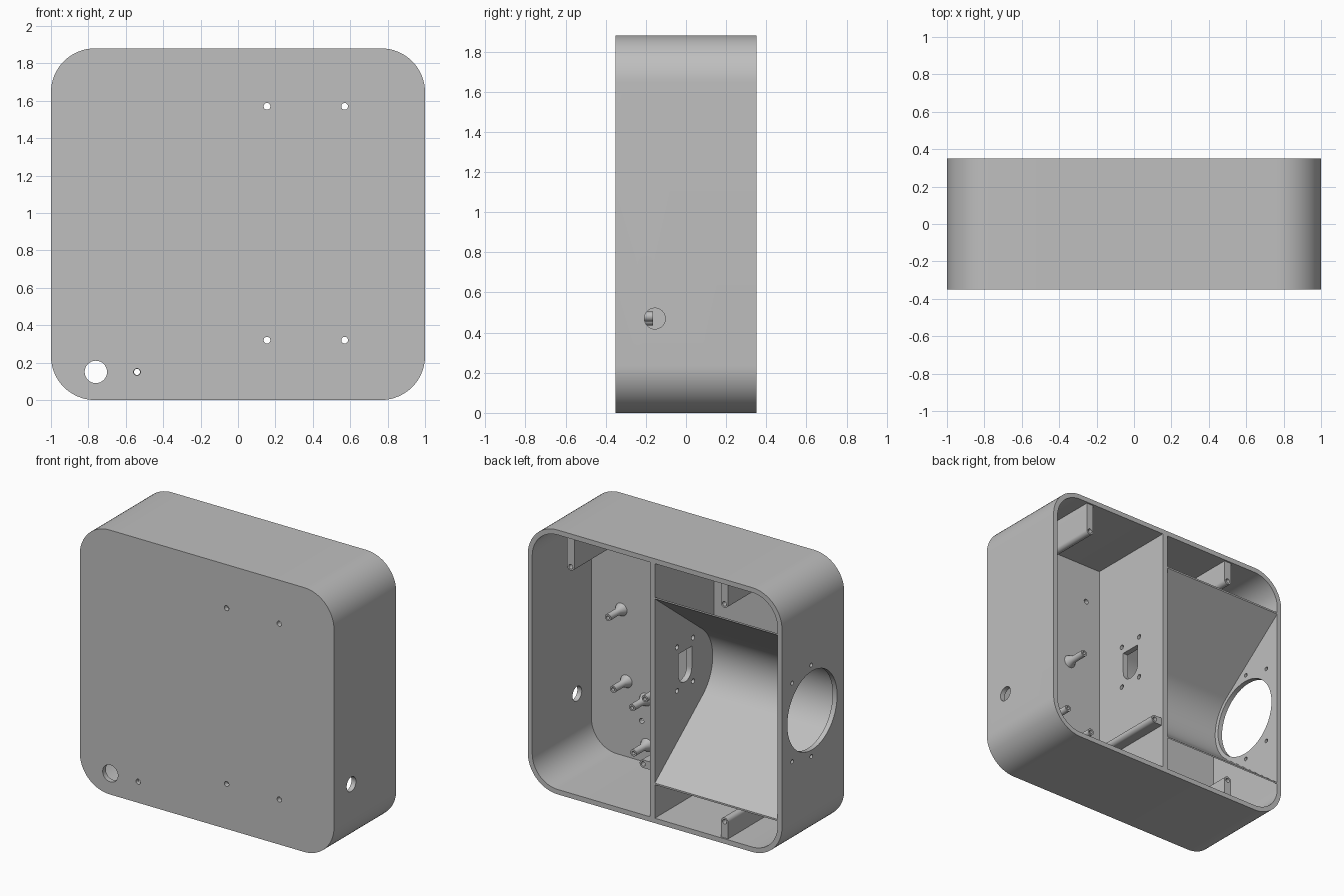
import bpy, bmesh, math
from mathutils import Vector

if "Cube" in bpy.data.objects:
    bpy.data.objects.remove(bpy.data.objects["Cube"])

grey = bpy.data.materials.new("plain grey")
grey.use_nodes = True
grey.diffuse_color = (0.52, 0.52, 0.52, 1)
grey.node_tree.nodes["Principled BSDF"].inputs["Base Color"].default_value = (0.52, 0.52, 0.52, 1)

HEIGHT, DEPTH, WALL, RADIUS = 1.88, 0.35, 0.035, 0.235
MID = HEIGHT / 2
FLOOR = -DEPTH + WALL          # inner side of the front plate
parts = []


def finish(name, bm):
    bmesh.ops.recalc_face_normals(bm, faces=bm.faces)
    mesh = bpy.data.meshes.new(name)
    bm.to_mesh(mesh)
    bm.free()
    mesh.materials.append(grey)
    obj = bpy.data.objects.new(name, mesh)
    bpy.context.collection.objects.link(obj)
    parts.append(obj)
    return obj


def add_prism(bm, pts, axis, a, b):
    """Extrude a 2D outline along x (points are y, z) or y (points are x, z)."""
    def place(p, t):
        return (t, p[0], p[1]) if axis == "x" else (p[0], t, p[1])
    low = [bm.verts.new(place(p, a)) for p in pts]
    high = [bm.verts.new(place(p, b)) for p in pts]
    bm.faces.new(low)
    bm.faces.new(high[::-1])
    for i in range(len(pts)):
        j = (i + 1) % len(pts)
        bm.faces.new((low[i], low[j], high[j], high[i]))


def prism(name, *outlines):
    bm = bmesh.new()
    for outline in outlines:
        add_prism(bm, *outline)
    return finish(name, bm)


def arc(cx, cz, r, start, end, n):
    return [(cx + r * math.cos(math.radians(start + (end - start) * i / n)),
             cz + r * math.sin(math.radians(start + (end - start) * i / n)))
            for i in range(n + 1)]


def circle(cx, cz, r, n=32):
    return arc(cx, cz, r, 0, 360, n)[:-1]


def rounded_box(inset):
    r, pts = RADIUS - inset, []
    for k, (sx, sz) in enumerate([(1, 1), (-1, 1), (-1, -1), (1, -1)]):
        pts += arc(sx * (1 - RADIUS), MID + sz * (MID - RADIUS), r, 90 * k, 90 * k + 90, 16)
    return pts


def cut(obj, *outlines):
    tool = prism("cutter", *outlines)
    tool.hide_render = True
    mod = obj.modifiers.new("cut", "BOOLEAN")
    mod.operation, mod.solver, mod.object = "DIFFERENCE", "EXACT", tool
    bpy.context.view_layer.objects.active = obj
    bpy.ops.object.modifier_apply(modifier=mod.name)
    parts.remove(tool)
    bpy.data.objects.remove(tool)


# Open-backed case with rounded corners
case = prism("case", (rounded_box(0), "y", -DEPTH, DEPTH))
cut(case, (rounded_box(WALL), "y", FLOOR, DEPTH + 0.1))

# Front plate holes
front_holes = [(x, z, 0.018) for x in (0.155, 0.57) for z in (0.32, 1.57)]
front_holes += [(-0.76, 0.15, 0.06), (-0.54, 0.15, 0.018)]
cut(case, *[(circle(x, z, r), "y", -0.4, FLOOR + 0.02) for x, z, r in front_holes])

# Cable hole in one side, round opening and its screw holes in the other
cut(case, (circle(-0.155, 0.47, 0.052), "x", 0.9, 1.1))
side_holes = [(0.01, MID, 0.28)]
for s in (1, -1):
    side_holes += [(0.02, MID + s * 0.325, 0.014), (0.235, MID + s * 0.28, 0.014)]
cut(case, *[(circle(y, z, r, 48), "x", -1.1, -0.9) for y, z, r in side_holes])

# Divider with a round-bottomed window and four screw holes
divider = prism("divider", ([(FLOOR - 0.01, 0.02), (DEPTH, 0.02),
                             (DEPTH, HEIGHT - 0.02), (FLOOR - 0.01, HEIGHT - 0.02)], "x", 0, 0.04))
window = arc(0.01, 0.95, 0.075, 180, 360, 16) + [(0.085, 1.1), (-0.065, 1.1)]
cut(divider, (window, "x", -0.1, 0.1),
    *[(circle(0.01 + sy * 0.09, 1.0 + sz * 0.155, 0.017), "x", -0.1, 0.1)
      for sy in (1, -1) for sz in (1, -1)])


# Sloped channel: a half tube running tangentially out to the open back
def channel_side(r, half):
    tangent = math.degrees(math.atan2(half, DEPTH) + math.acos(r / math.hypot(half, DEPTH)))
    return [(DEPTH, MID + half)] + arc(0, MID, r, tangent, 360 - tangent, 40) + [(DEPTH, MID - half)]


prism("channel", (channel_side(0.30, 0.655) + channel_side(0.314, 0.667)[::-1],
                  "x", -1 + WALL / 2, 0.01))


# Full-depth screw columns joined to the nearest wall
def column(name, x, z, angle, length, through=False):
    half = 0.028
    d = Vector((math.cos(math.radians(angle)), math.sin(math.radians(angle))))
    side = Vector((-d.y, d.x)) * half
    end = Vector((x, z)) + d * length
    pts = arc(x, z, half, angle + 90, angle + 270, 12) + [tuple(end - side), tuple(end + side)]
    obj = prism(name, (pts, "y", FLOOR - 0.01, DEPTH - 0.012))
    cut(obj, (circle(x, z, 0.016), "y", -0.5 if through else 0.1, 0.5))


column("upper_left_column", 0.67, 1.64, 90, 0.22)
column("upper_right_column", -0.54, 1.70, 90, 0.16)
column("lower_right_column", -0.54, 0.15, 270, 0.13, True)
column("divider_column", 0.10, 0.39, 180, 0.08)

# Flared hollow posts for circuit boards
post_profile = [(0.048, -0.005), (0.024, 0.045), (0.024, 0.15),
                (0.012, 0.15), (0.012, 0.08), (0, 0.08)]
post_spots = [(0.73, 1.07), (0.30, 1.05), (0.69, 0.57), (0.44, 0.57),
              (0.54, 0.48), (0.53, 0.16), (0.24, 0.46), (0.24, 0.16)]
for x, z in post_spots:
    bm = bmesh.new()
    verts = [bm.verts.new((x + r, FLOOR + h, z)) for r, h in post_profile]
    edges = [bm.edges.new(pair) for pair in zip(verts, verts[1:])]
    bmesh.ops.spin(bm, geom=verts + edges, cent=(x, 0, z), axis=(0, 1, 0),
                   angle=math.tau, steps=20)
    bmesh.ops.remove_doubles(bm, verts=bm.verts, dist=0.0005)
    finish("board_post", bm)

# Smooth curves, sharp edges
bpy.ops.object.select_all(action="DESELECT")
for obj in parts:
    obj.select_set(True)
bpy.context.view_layer.objects.active = case
bpy.ops.object.shade_smooth_by_angle(angle=math.radians(30))
